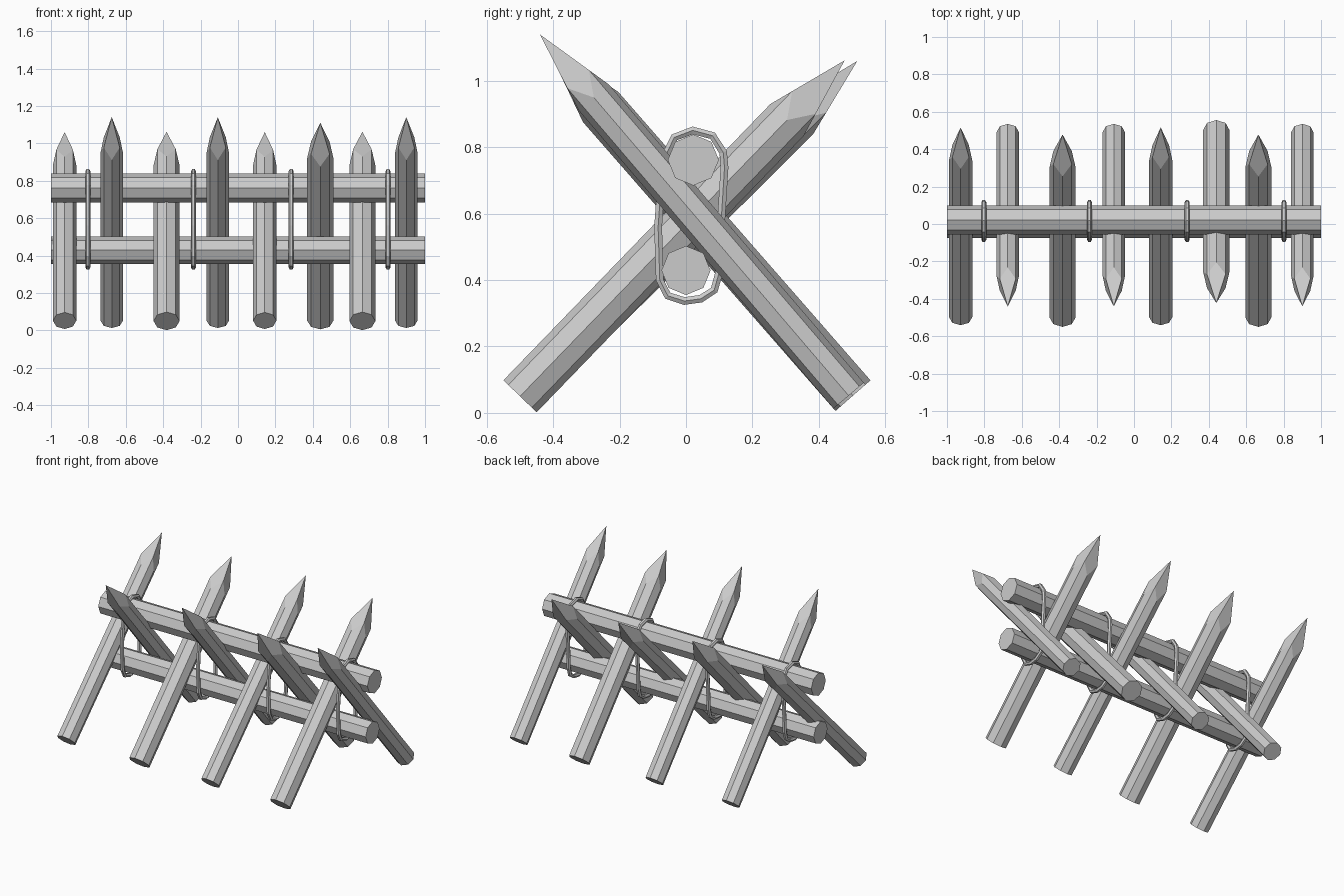
import bpy, math
from mathutils import Vector

if "Cube" in bpy.data.objects:
    bpy.data.objects.remove(bpy.data.objects["Cube"])

wood = bpy.data.materials.new("plain grey")
wood.diffuse_color = (0.6, 0.6, 0.6, 1)
wood.use_nodes = True
wood.node_tree.nodes["Principled BSDF"].inputs["Base Color"].default_value = wood.diffuse_color


def add_mesh(name, verts, faces):
    me = bpy.data.meshes.new(name)
    me.from_pydata(verts, [], faces)
    me.materials.append(wood)
    ob = bpy.data.objects.new(name, me)
    bpy.context.collection.objects.link(ob)
    return ob


def ring(centre, u, v, r, n=8):
    return [centre + u * r * math.cos(2 * math.pi * i / n) + v * r * math.sin(2 * math.pi * i / n)
            for i in range(n)]


def stake(name, x, foot, tip, r, point=0.25):
    """Octagonal pole whose end is hewn to a point by four flat cuts."""
    a, b = Vector((x, *foot)), Vector((x, *tip))
    d = (b - a).normalized()
    u = Vector((1, 0, 0))
    v = d.cross(u)
    low = ring(a, u, v, r)
    # corners on the middle of a cut start lower than the corners between cuts
    high = [p + (b - a) - d * point * (1 if i % 2 == 0 else math.cos(math.pi / 4))
            for i, p in enumerate(low)]
    faces = [list(range(7, -1, -1))]
    faces += [[i, (i + 1) % 8, 8 + (i + 1) % 8, 8 + i] for i in range(8)]
    faces += [[16, 8 + (i - 1) % 8, 8 + i, 8 + i + 1] for i in range(0, 8, 2)]
    add_mesh(name, low + high + [b], faces)


def rail(name, y, z, r):
    u, v = Vector((0, 1, 0)), Vector((0, 0, 1))
    verts = ring(Vector((-1, y, z)), u, v, r) + ring(Vector((1, y, z)), u, v, r)
    faces = [list(range(7, -1, -1)), list(range(8, 16))]
    faces += [[i, (i + 1) % 8, 8 + (i + 1) % 8, 8 + i] for i in range(8)]
    add_mesh(name, verts, faces)


def rope(name, x, path, r=0.0135, n=6):
    """Closed loop of rope in the YZ plane."""
    pts = [Vector((x, y, z)) for y, z in path]
    m = len(pts)
    ux = Vector((1, 0, 0))
    verts = []
    for k, p in enumerate(pts):
        t = (pts[(k + 1) % m] - pts[k - 1]).normalized()
        verts += ring(p, ux, t.cross(ux), r, n)
    faces = [[k * n + i, k * n + (i + 1) % n,
              (k + 1) % m * n + (i + 1) % n, (k + 1) % m * n + i]
             for k in range(m) for i in range(n)]
    add_mesh(name, verts, faces)


# stakes leaning to the back
for i, (x, thick) in enumerate([(-0.927, 0), (-0.382, 1), (0.143, 0), (0.665, 1)]):
    if thick:
        stake(f"back_leaning_stake_{i}", x, (-0.50, 0.05), (0.478, 1.062), 0.0695)
    else:
        stake(f"back_leaning_stake_{i}", x, (-0.497, 0.052), (0.516, 1.06), 0.0625)

# stakes leaning to the front
for i, (x, thick) in enumerate([(-0.675, 0), (-0.108, 0), (0.44, 1), (0.90, 0)]):
    if thick:
        stake(f"front_leaning_stake_{i}", x, (0.503, 0.052), (-0.422, 1.11), 0.07)
    else:
        stake(f"front_leaning_stake_{i}", x, (0.49, 0.052), (-0.44, 1.14), 0.06)

# rails lying above and below the crossing
rail("upper_rail", 0.022, 0.762, 0.077)
rail("lower_rail", 0.0, 0.429, 0.074)

# rope ties around both rails
LOOP = [(0.02, 0.851), (0.08, 0.835), (0.112, 0.785), (0.116, 0.74), (0.106, 0.58),
        (0.099, 0.42), (0.085, 0.37), (0.045, 0.344), (-0.005, 0.337), (-0.055, 0.353),
        (-0.079, 0.40), (-0.084, 0.56), (-0.077, 0.66), (-0.062, 0.775), (-0.035, 0.83)]
for i, x in enumerate([-0.803, -0.238, 0.284, 0.802]):
    rope(f"rope_tie_{i}", x, LOOP)

# make all normals point outwards
import bmesh
for ob in bpy.data.objects:
    bm = bmesh.new()
    bm.from_mesh(ob.data)
    bmesh.ops.recalc_face_normals(bm, faces=bm.faces)
    bm.to_mesh(ob.data)
    bm.free()
